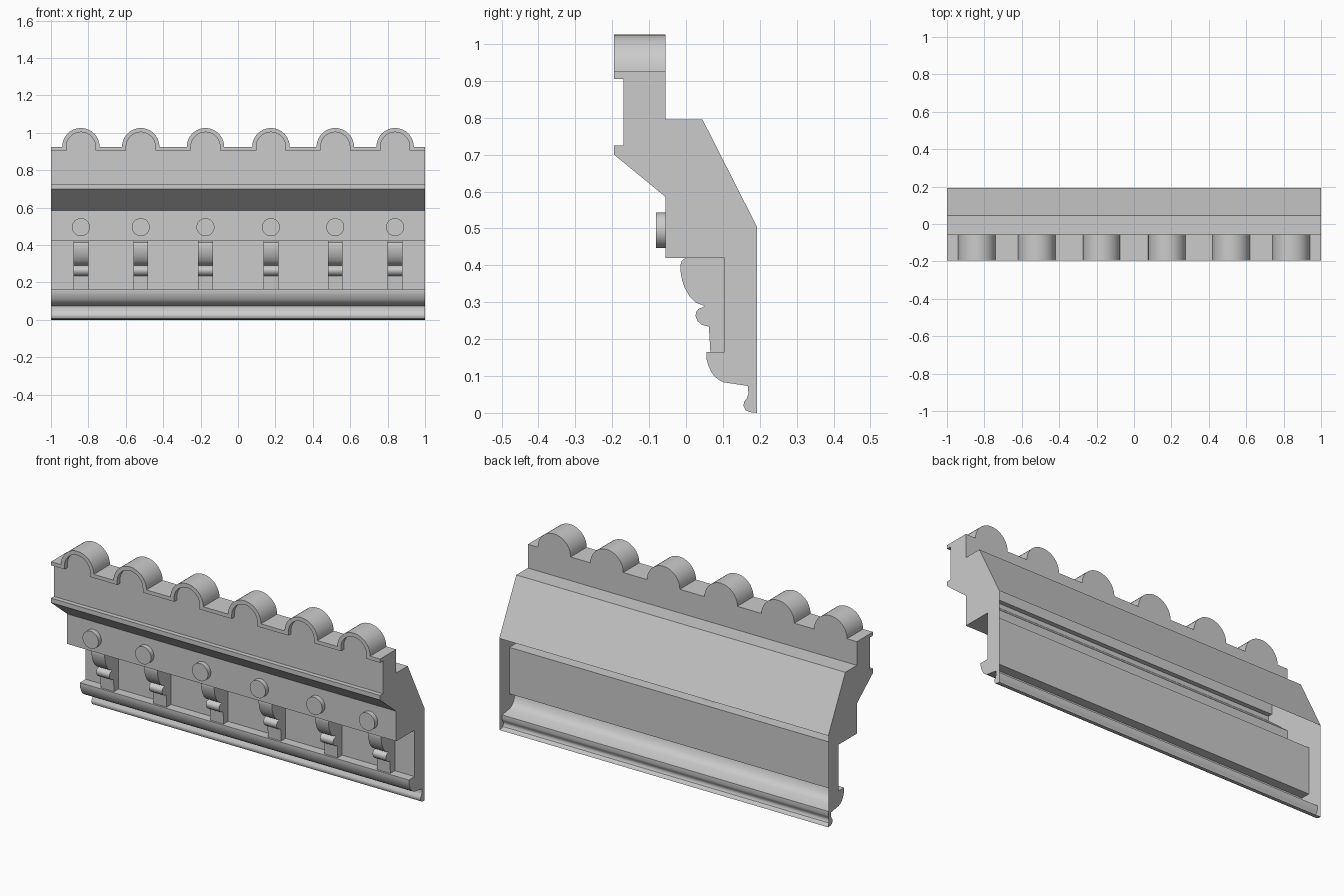
import bpy, bmesh, math

if "Cube" in bpy.data.objects:
    bpy.data.objects.remove(bpy.data.objects["Cube"], do_unlink=True)

GREY = (0.6, 0.6, 0.6, 1)
stone = bpy.data.materials.new("grey stone")
stone.use_nodes = True
stone.diffuse_color = GREY
stone.node_tree.nodes["Principled BSDF"].inputs["Base Color"].default_value = GREY

CENTERS = [-0.84, -0.52, -0.174, 0.176, 0.52, 0.84]


def finish(name, bm, angle=35):
    bmesh.ops.remove_doubles(bm, verts=bm.verts, dist=0.0005)
    bmesh.ops.recalc_face_normals(bm, faces=bm.faces)
    mesh = bpy.data.meshes.new(name)
    bm.to_mesh(mesh)
    bm.free()
    mesh.materials.append(stone)
    ob = bpy.data.objects.new(name, mesh)
    bpy.context.collection.objects.link(ob)
    bpy.ops.object.select_all(action="DESELECT")
    ob.select_set(True)
    bpy.context.view_layer.objects.active = ob
    bpy.ops.object.shade_smooth_by_angle(angle=math.radians(angle))
    return ob


def polygon(bm, points):
    return bm.faces.new([bm.verts.new(p) for p in points])


def strip(bm, line_a, line_b):
    """Quads between two matching lines of points."""
    a = [bm.verts.new(p) for p in line_a]
    b = [bm.verts.new(p) for p in line_b]
    for i in range(len(a) - 1):
        bm.faces.new((a[i], a[i + 1], b[i + 1], b[i]))


def along_x(profile, x):
    return [(x, y, z) for y, z in profile]


def along_y(outline, y):
    return [(x, y, z) for x, z in outline]


def prism(bm, line_a, line_b):
    polygon(bm, line_a)
    polygon(bm, line_b)
    strip(bm, line_a + line_a[:1], line_b + line_b[:1])


def scallops(base, radius, steps=20):
    """Straight edge with a round arch over each centre."""
    pts = [(-1, base)]
    for c in CENTERS:
        if base < 0.92:
            pts.append((c - radius, base))
        for i in range(steps + 1):
            a = math.pi * (1 - i / steps)
            pts.append((c + radius * math.cos(a), 0.925 + radius * math.sin(a)))
        if base < 0.92:
            pts.append((c + radius, base))
    return pts + [(1, base)]


# Cornice shell: front mouldings, sloped back, open behind the lower half
front = [(-0.17, 0.725), (-0.195, 0.725), (-0.195, 0.70), (-0.055, 0.585),
         (-0.055, 0.42), (0.105, 0.42), (0.105, 0.165), (0.055, 0.165),
         (0.055, 0.148), (0.06, 0.13), (0.068, 0.112), (0.078, 0.098),
         (0.09, 0.089), (0.102, 0.083), (0.168, 0.073), (0.169, 0.052),
         (0.165, 0.04), (0.157, 0.03), (0.156, 0.018), (0.162, 0.007),
         (0.173, 0.002), (0.193, 0.0)]
back = [(0.193, 0.503), (0.045, 0.795), (-0.055, 0.795)]
outer = scallops(0.925, 0.1)

bm = bmesh.new()
for profile in (front, back):
    strip(bm, along_x(profile, -1), along_x(profile, 1))
for x in (-1, 1):
    polygon(bm, along_x(front + back + [(-0.055, 0.925), (-0.17, 0.925)], x))

# Scalloped parapet on top of the shell
strip(bm, along_y(outer, -0.17), along_y(outer, -0.055))
polygon(bm, along_y(outer + [(1, 0.725), (-1, 0.725)], -0.17))
polygon(bm, along_y(outer + [(1, 0.795), (-1, 0.795)], -0.055))
finish("cornice_shell", bm)

# Raised rim following the scallops
bm = bmesh.new()
ring = outer + scallops(0.905, 0.078)[::-1]
prism(bm, along_y(ring, -0.195), along_y(ring, -0.17))
finish("scalloped_rim", bm)

# Scroll brackets and round bosses
bracket = [(0.105, 0.42), (0.0, 0.42), (-0.011, 0.413), (-0.015, 0.402),
           (-0.015, 0.385), (-0.011, 0.362), (-0.003, 0.338), (0.01, 0.315),
           (0.026, 0.299), (0.05, 0.29), (0.045, 0.286), (0.034, 0.282),
           (0.027, 0.273), (0.026, 0.262), (0.031, 0.249), (0.042, 0.239),
           (0.062, 0.234), (0.066, 0.165), (0.105, 0.165)]
for n, c in enumerate(CENTERS, 1):
    bm = bmesh.new()
    prism(bm, along_x(bracket, c - 0.04), along_x(bracket, c + 0.04))
    finish(f"bracket_{n}", bm)

    bm = bmesh.new()
    circle = [(c + 0.048 * math.cos(a), 0.495 + 0.048 * math.sin(a))
              for a in (math.tau * i / 32 for i in range(32))]
    prism(bm, along_y(circle, -0.081), along_y(circle, -0.055))
    finish(f"boss_{n}", bm)
